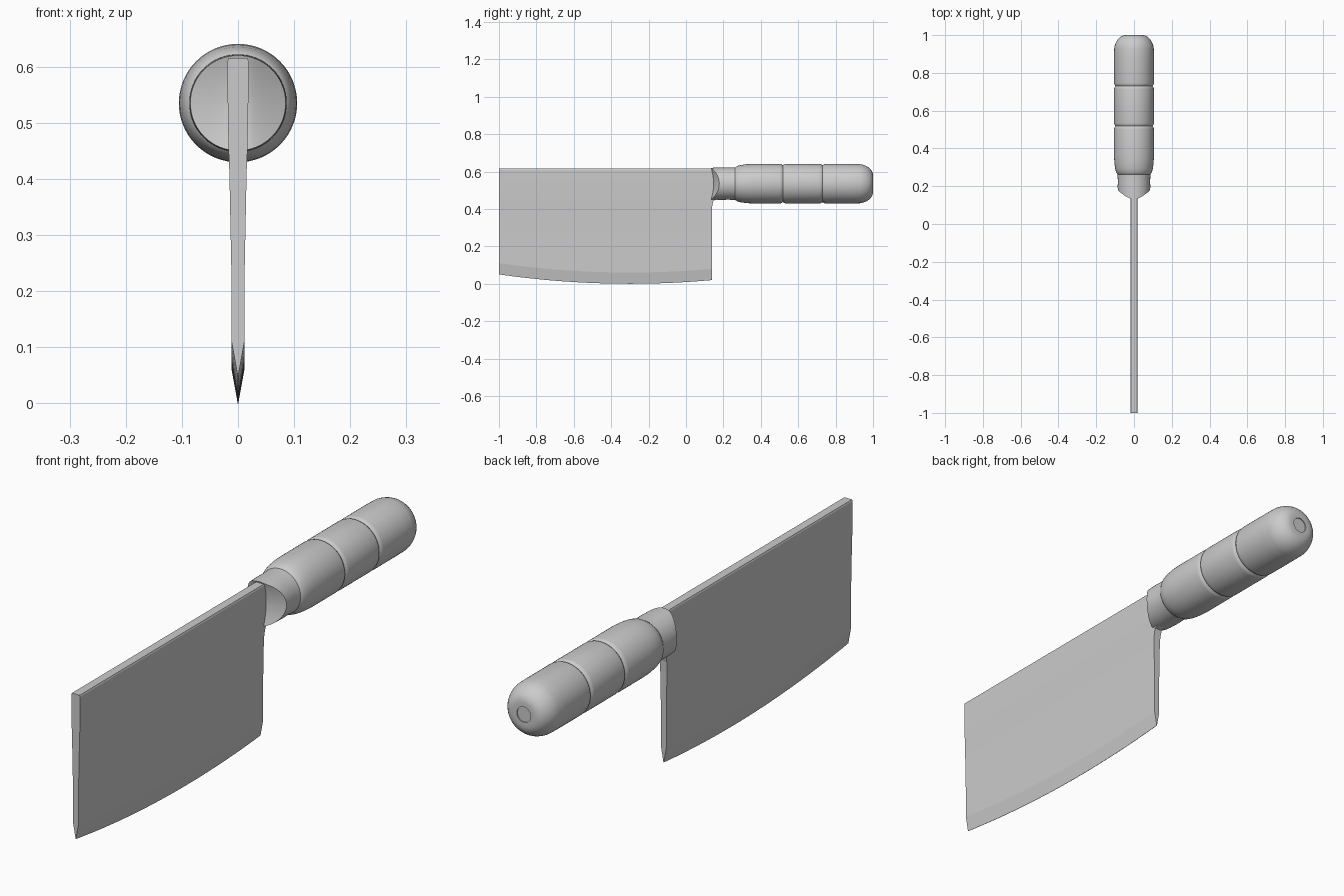
import bpy, bmesh, math

if "Cube" in bpy.data.objects:
    bpy.data.objects.remove(bpy.data.objects["Cube"])

AXIS_Z = 0.535   # height of the handle axis


def finish(name, bm, angle=35):
    bmesh.ops.remove_doubles(bm, verts=bm.verts, dist=1e-5)
    bmesh.ops.recalc_face_normals(bm, faces=bm.faces)
    mesh = bpy.data.meshes.new(name)
    bm.to_mesh(mesh)
    bm.free()
    ob = bpy.data.objects.new(name, mesh)
    bpy.context.collection.objects.link(ob)
    bpy.ops.object.select_all(action='DESELECT')
    ob.select_set(True)
    bpy.context.view_layer.objects.active = ob
    bpy.ops.object.shade_smooth_by_angle(angle=math.radians(angle))
    return ob


def lathe(name, profile, segments=64):
    """Turn (radius, y) pairs about the handle axis; y may be a function of x and radius."""
    bm = bmesh.new()
    rings = []
    for r, y in profile:
        ring = []
        for i in range(segments):
            a = 2 * math.pi * i / segments
            x, dz = r * math.cos(a), r * math.sin(a)
            ring.append(bm.verts.new((x, y(x, r) if callable(y) else y, AXIS_Z + dz)))
        rings.append(ring)
    for a, b in zip(rings, rings[1:]):
        for i in range(segments):
            j = (i + 1) % segments
            bm.faces.new((a[i], a[j], b[j], b[i]))
    return finish(name, bm)


# Blade: tapered cross-section swept along the curved cutting edge
def blade():
    # half thickness, height, extra length at the heel (fillet and tang)
    section = [(0.0115, 0.22, 0), (0.0145, 0.37, 0), (0.0155, 0.415, 0.002),
               (0.0165, 0.445, 0.009), (0.017, 0.458, 0.06), (0.019, 0.58, 0.06),
               (0.019, 0.609, 0.06), (0.0165, 0.615, 0.06)]
    bm = bmesh.new()
    n, loops = 32, []
    for i in range(n + 1):
        y = -1 + 1.138 * i / n
        edge = 0.102 * (y + 0.3) ** 2
        half = [(0.0006, edge, 0), (0.0115, edge + 0.06, 0)] + section
        outline = half + [(-x, z, s) for x, z, s in reversed(half)]
        loops.append([bm.verts.new((x, y + (s if i == n else 0), z)) for x, z, s in outline])
    m = len(loops[0])
    for a, b in zip(loops, loops[1:]):
        for k in range(m):
            bm.faces.new((a[k], a[(k + 1) % m], b[(k + 1) % m], b[k]))
    # end faces, quads between the two mirrored sides
    for end in (loops[0], loops[-1]):
        for k in range(m // 2 - 1):
            bm.faces.new((end[k], end[k + 1], end[m - 2 - k], end[m - 1 - k]))
    finish("blade", bm, 6)


blade()


# Collar: front swept back to both sides of the blade and slightly scooped
def collar_front(x, r):
    t = max(0, abs(x) - 0.018) / 0.067
    return 0.134 + 0.044 * t ** 1.3 + 0.014 * (1 - (r / 0.085) ** 2)


cap = [(0.085 * i / 10, collar_front) for i in range(11)]
lathe("collar", cap + [(0.0865, 0.195), (0.0855, 0.225), (0.087, 0.265), (0, 0.265)])

# Handle: three rounded grip sections with grooves and a domed butt
profile = [(0, 0.258), (0.08, 0.258), (0.087, 0.262), (0.095, 0.275), (0.1, 0.295), (0.104, 0.325),
           (0.1055, 0.36)]
for g in (0.518, 0.73):
    profile += [(0.1055, g - 0.016), (0.104, g - 0.008), (0.0985, g),
                (0.104, g + 0.008), (0.1055, g + 0.016)]
profile += [(0.1055, 0.89)]
for i in range(1, 10):
    a = math.pi / 2 * i / 9
    profile.append((0.045 + 0.0605 * math.cos(a), 0.915 + 0.085 * math.sin(a)))
profile += [(0.03, 1.0), (0.03, 0.996), (0, 0.996)]
lathe("handle", profile)
